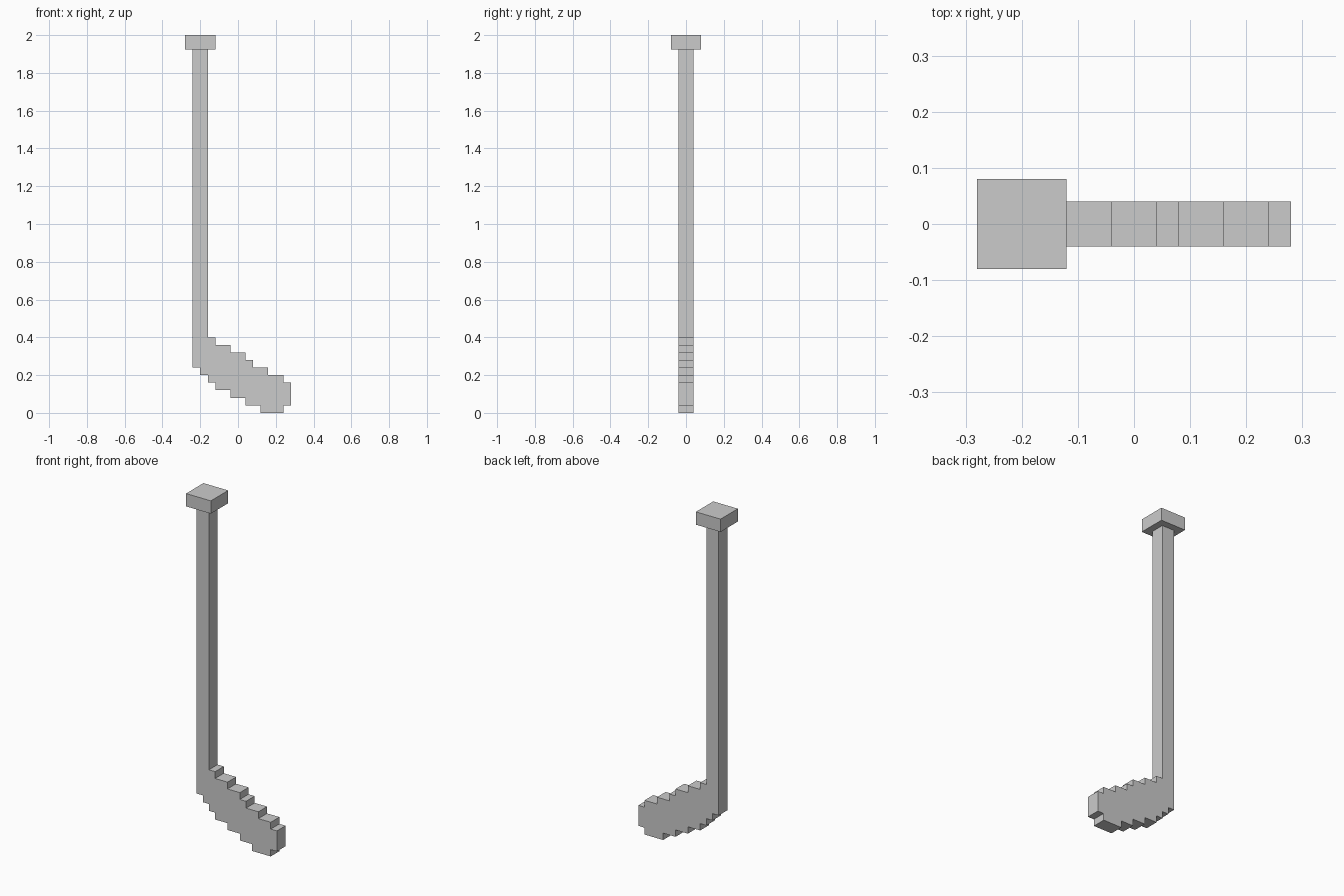
import bpy, bmesh

if "Cube" in bpy.data.objects:
    bpy.data.objects.remove(bpy.data.objects["Cube"])

U = 0.04            # size of one step in the blocky outline
CAP_Z = 1.925       # underside of the end cap


def extrude_profile(name, points, half_depth):
    """Extrude an x/z outline symmetrically along y."""
    bm = bmesh.new()
    face = bm.faces.new([bm.verts.new((x, -half_depth, z)) for x, z in points])
    new = bmesh.ops.extrude_face_region(bm, geom=[face])["geom"]
    verts = [v for v in new if isinstance(v, bmesh.types.BMVert)]
    bmesh.ops.translate(bm, verts=verts, vec=(0, 2 * half_depth, 0))
    bmesh.ops.recalc_face_normals(bm, faces=bm.faces)
    mesh = bpy.data.meshes.new(name)
    bm.to_mesh(mesh)
    bm.free()
    obj = bpy.data.objects.new(name, mesh)
    bpy.context.collection.objects.link(obj)
    return obj


def stairs(x, z, runs, rise):
    """Staircase corners: run along x, then step by rise."""
    pts = [(x, z)]
    for run in runs:
        x += run
        pts.append((x, z))
        z += rise
        pts.append((x, z))
    return pts


# Shaft and stepped blade as one continuous outline, in step units
upper = stairs(-4, 10, [1, 2, 2, 1, 2, 2], -1) + [(7, 4), (7, 1)]
lower = stairs(6, 1, [0], -1)[:1] + stairs(6, 0, [-3, -2, -2, -2, -1, -1], 1) + [(-6, 6)]
outline = [(x * U, z * U) for x, z in upper + lower]
outline = [(-6 * U, CAP_Z), (-4 * U, CAP_Z)] + outline
extrude_profile("shaft_and_blade", outline, U)

# Square end cap on top of the shaft
extrude_profile("end_cap", [(-0.28, CAP_Z), (-0.12, CAP_Z), (-0.12, 2), (-0.28, 2)], 2 * U)
